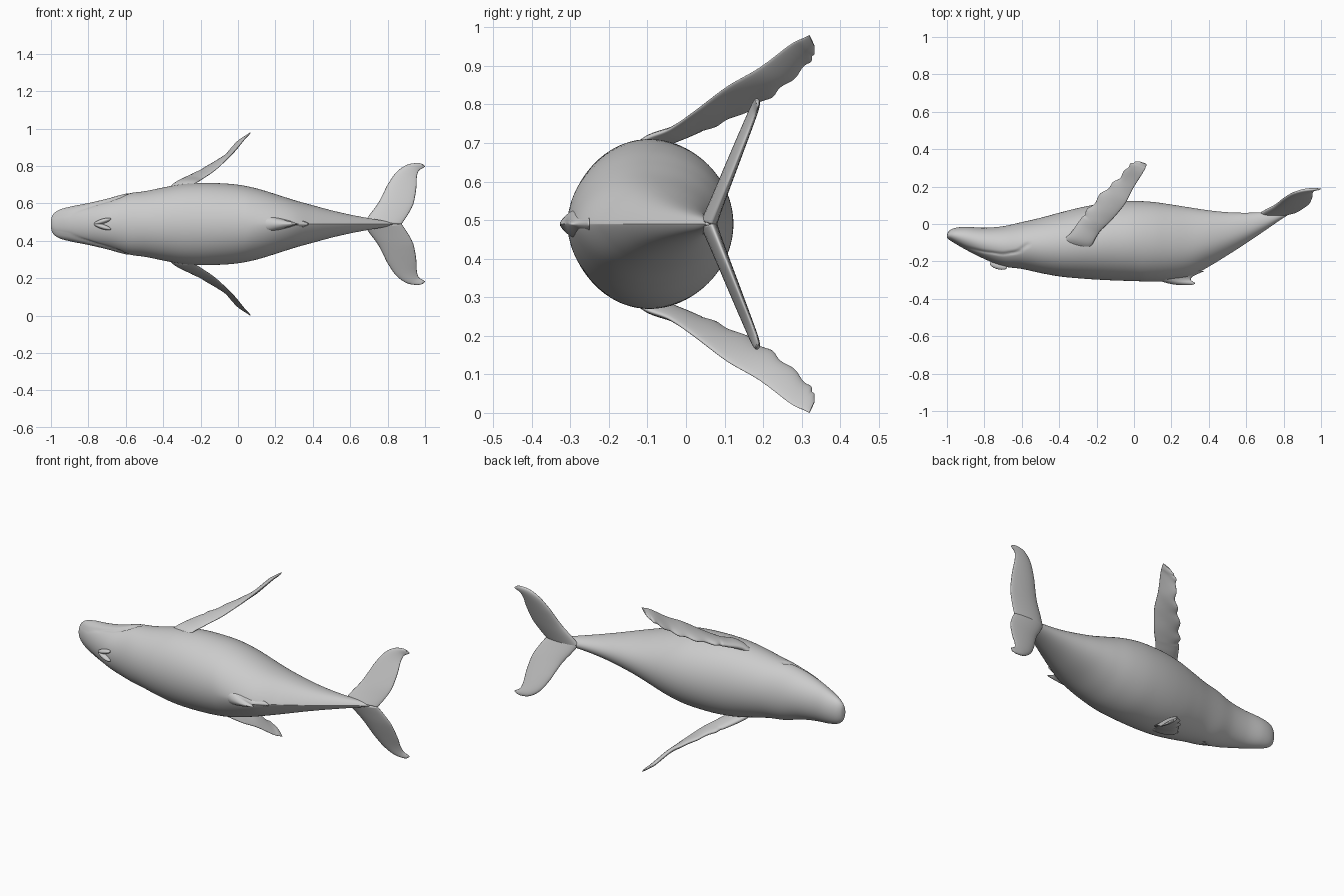
import bpy, math
from mathutils import Vector

ZC = 0.49  # height of the body's plane of symmetry


def sample(rows, per):
    """Smooth curve (Catmull-Rom) through rows of numbers."""
    out, n = [], len(rows)
    for i in range(n - 1):
        p0, p1, p2, p3 = (rows[max(i - 1, 0)], rows[i], rows[i + 1], rows[min(i + 2, n - 1)])
        for k in range(per):
            t = k / per
            out.append([0.5 * (2 * b + (c - a) * t + (2 * a - 5 * b + 4 * c - d) * t * t
                               + (3 * b - a - 3 * c + d) * t ** 3)
                        for a, b, c, d in zip(p0, p1, p2, p3)])
    out.append(list(rows[-1]))
    return out


def loft(name, rings, flip=False):
    """Skin a list of equal closed rings, cap the ends."""
    n = len(rings[0])
    verts = [v for r in rings for v in r]
    faces = [(i * n + j, i * n + (j + 1) % n, (i + 1) * n + (j + 1) % n, (i + 1) * n + j)
             for i in range(len(rings) - 1) for j in range(n)]
    faces += [tuple(reversed(range(n))), tuple(range(len(verts) - n, len(verts)))]
    if flip:
        faces = [f[::-1] for f in faces]
    me = bpy.data.meshes.new(name)
    me.from_pydata(verts, [], faces)
    me.shade_smooth()
    ob = bpy.data.objects.new(name, me)
    bpy.context.collection.objects.link(ob)
    return ob


def blade(name, rows, side, bumps=0.0, per=6, n=24):
    """Thin foil. Row: lead x, y, dz, trail x, y, dz, thickness."""
    st = sample(rows, per)
    mids = [(Vector(s[:3]) + Vector(s[3:6])) / 2 for s in st]
    rings = []
    for i, s in enumerate(st):
        lead, trail = Vector(s[:3]), Vector(s[3:6])
        chord = trail - lead
        u = i / (len(st) - 1)
        if bumps and 0.3 < u < 0.92:
            lead = lead - chord * bumps * math.sin(u * 58)
            chord = trail - lead
        span = mids[min(i + 1, len(st) - 1)] - mids[max(i - 1, 0)]
        nrm = chord.cross(span).normalized()
        ring = []
        for j in range(n):
            a = math.tau * j / n
            f = (1 - math.cos(a)) / 2
            p = lead + chord * f + nrm * (s[6] / 2 * math.sin(a) * (1.15 - 0.5 * f))
            ring.append((p.x, p.y, ZC + side * p.z))
        rings.append(ring)
    return loft(name, rings, side > 0)


# Body stations: x, belly y, back y, half width
body_rows = [
    (-1.0, -0.058, -0.072, 0.022), (-0.99, -0.038, -0.083, 0.05), (-0.96, -0.022, -0.102, 0.074),
    (-0.9, -0.015, -0.137, 0.092), (-0.8, -0.02, -0.187, 0.112), (-0.7, -0.012, -0.226, 0.135),
    (-0.6, 0.01, -0.24, 0.162), (-0.5, 0.033, -0.262, 0.175), (-0.4, 0.06, -0.28, 0.195),
    (-0.3, 0.085, -0.29, 0.213), (-0.2, 0.105, -0.297, 0.22), (-0.1, 0.118, -0.302, 0.218),
    (0.0, 0.123, -0.305, 0.21), (0.1, 0.118, -0.308, 0.19), (0.2, 0.104, -0.302, 0.16),
    (0.3, 0.088, -0.28, 0.128), (0.4, 0.073, -0.228, 0.1), (0.5, 0.063, -0.167, 0.073),
    (0.6, 0.06, -0.103, 0.05), (0.7, 0.064, -0.035, 0.031), (0.78, 0.07, 0.02, 0.017),
    (0.83, 0.064, 0.052, 0.003)]
mouth = [(-1.0, -0.07), (-0.95, -0.1), (-0.9, -0.125), (-0.8, -0.148), (-0.7, -0.16),
         (-0.62, -0.148), (-0.565, -0.105)]


def mouth_y(x):
    for (x0, y0), (x1, y1) in zip(mouth, mouth[1:]):
        if x0 <= x <= x1:
            return y0 + (y1 - y0) * (x - x0) / (x1 - x0)
    return None


rings = []
for x, belly, back, w in sample(body_rows, 7):
    keel = min(max((x - 0.05) / 0.35, 0), 1)
    m, ring = mouth_y(x), []
    for j in range(96):
        a = math.tau * j / 96
        y = (belly + back) / 2 + (belly - back) / 2 * math.cos(a)
        s = math.sin(a)
        # back sharpens into a keel toward the tail
        p = 1 + 0.7 * keel * max(-math.cos(a), 0)
        z = w * math.copysign(abs(s) ** p, s)
        # mouth groove
        if m is not None:
            z *= 1 - 0.06 * math.exp(-((y - m) / 0.007) ** 2) - (0.03 if y < m else 0) * min(1, (-0.565 - x) / 0.1)
        ring.append((x, y, ZC + z))
    rings.append(ring)
loft("body", rings, True)

# Flippers, with knobbly leading edges
flipper = [
    (-0.41, -0.08, 0.15, -0.25, -0.17, 0.15, 0.05), (-0.35, -0.06, 0.205, -0.225, -0.115, 0.215, 0.045),
    (-0.29, 0.02, 0.24, -0.185, -0.045, 0.245, 0.036), (-0.235, 0.09, 0.265, -0.12, 0.02, 0.29, 0.032),
    (-0.15, 0.185, 0.31, -0.05, 0.105, 0.355, 0.028), (-0.075, 0.25, 0.355, -0.005, 0.19, 0.405, 0.024),
    (-0.025, 0.315, 0.415, 0.045, 0.27, 0.465, 0.02), (0.005, 0.331, 0.44, 0.063, 0.304, 0.482, 0.016),
    (0.03, 0.334, 0.46, 0.068, 0.32, 0.49, 0.008)]


# Tail flukes: lead x, lead dz, trail x, trail dz, thickness
fluke_rows = [
    (0.67, 0.0, 0.875, 0.0, 0.045), (0.70, 0.045, 0.905, 0.045, 0.04), (0.745, 0.105, 0.935, 0.1, 0.036),
    (0.775, 0.16, 0.947, 0.15, 0.033), (0.80, 0.21, 0.954, 0.2, 0.03), (0.845, 0.275, 0.956, 0.25, 0.026),
    (0.90, 0.315, 0.967, 0.285, 0.022), (0.955, 0.326, 0.995, 0.303, 0.014), (0.985, 0.32, 1.0, 0.308, 0.006)]
fluke = [(a, 0.053 + 0.4 * b, b, c, 0.066 + 0.4 * d, d, t) for a, b, c, d, t in fluke_rows]

for side, tag in ((1, "upper"), (-1, "lower")):
    blade("flipper_" + tag, flipper, side, bumps=0.05, per=12)
    blade("tail_fluke_" + tag, fluke, side)

# Dorsal fin stations: y, front x, rear x, half thickness
fin = [(-0.25, 0.08, 0.38, 0.05), (-0.28, 0.1, 0.315, 0.038), (-0.3, 0.13, 0.305, 0.028),
       (-0.314, 0.17, 0.325, 0.018), (-0.322, 0.205, 0.322, 0.01), (-0.327, 0.24, 0.305, 0.003)]
rings = []
for y, x0, x1, t in sample(fin, 4):
    rings.append([(x0 + (x1 - x0) * (1 - math.cos(a)) / 2, y,
                   ZC + t * math.sin(a) * (1 + 0.6 * math.cos(a)))
                  for a in (math.tau * j / 24 for j in range(24))])
loft("dorsal_fin", rings)

# Blowhole: two splayed ridges on top of the head
for side in (1, -1):
    bpy.ops.mesh.primitive_uv_sphere_add(segments=24, ring_count=12,
                                         location=(-0.725, -0.222, ZC + side * 0.014))
    ob = bpy.context.object
    ob.name = "blowhole_ridge"
    ob.scale = (0.05, 0.02, 0.013)
    ob.rotation_euler = (0, -side * 0.3, 0.25 * -1)
    bpy.ops.object.shade_smooth()
